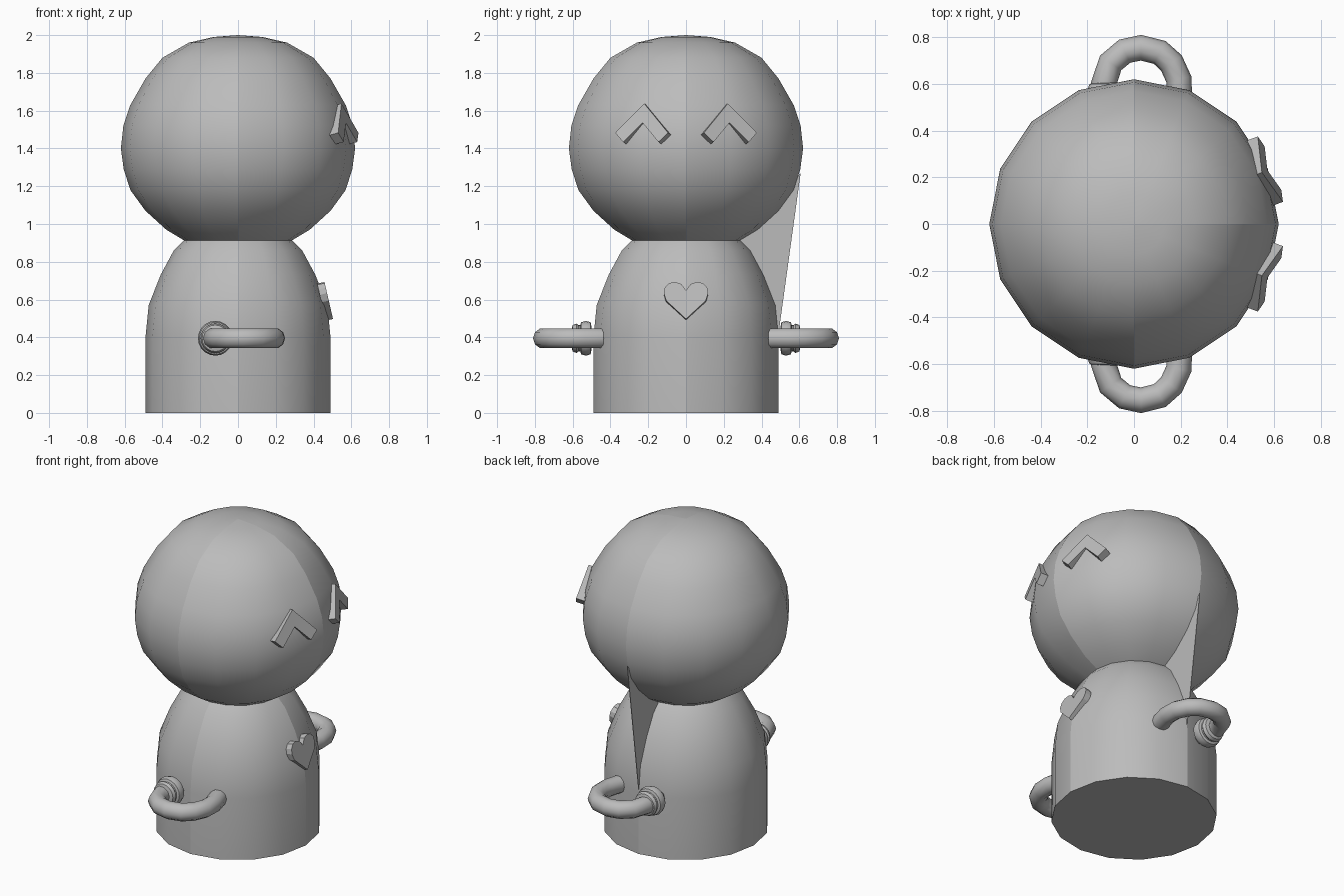
import bpy, bmesh, math
from mathutils import Matrix, Vector

cube = bpy.data.objects.get("Cube")
if cube:
    bpy.data.objects.remove(cube, do_unlink=True)

grey = bpy.data.materials.new("plain_grey")
grey.use_nodes = True
GREY = (0.5, 0.5, 0.5, 1)
grey.diffuse_color = GREY
grey.node_tree.nodes["Principled BSDF"].inputs["Base Color"].default_value = GREY


def finish(name, bm):
    bmesh.ops.recalc_face_normals(bm, faces=bm.faces)
    mesh = bpy.data.meshes.new(name)
    bm.to_mesh(mesh)
    bm.free()
    mesh.materials.append(grey)
    obj = bpy.data.objects.new(name, mesh)
    bpy.context.collection.objects.link(obj)
    return obj


def lathe(name, profile, sides=16, matrix=Matrix(), seams=False):
    """Revolve (radius, height) points about z, with soft sides and crisp rims."""
    bm = bmesh.new()
    rings = []
    for r, z in profile:
        rings.append([bm.verts.new((r * math.cos(a), r * math.sin(a), z))
                      for a in (math.tau * i / sides for i in range(sides))])
    for low, high in zip(rings, rings[1:]):
        for i in range(sides):
            j = (i + 1) % sides
            bm.faces.new((low[i], low[j], high[j], high[i])).smooth = True
    bm.faces.new(rings[0])
    bm.faces.new(rings[-1])
    bmesh.ops.remove_doubles(bm, verts=bm.verts, dist=0.0005)
    for e in bm.edges:
        a, b = (v.co for v in e.verts)
        on_seam = abs(a.x) + abs(b.x) < 1e-4 or (
            abs(a.y) + abs(b.y) < 1e-4 and a.x + b.x > 0)
        sharp = len(e.link_faces) == 2 and e.calc_face_angle(0) > math.radians(35)
        e.smooth = not (sharp or (seams and on_seam))
    bm.transform(matrix)
    return finish(name, bm)


def plate(name, outline, thickness, centre, yaw, pitch):
    """Extrude a (y, z) outline along x, then turn it to lie on the surface."""
    bm = bmesh.new()
    face = bm.faces.new([bm.verts.new((-thickness / 2, y, z)) for y, z in outline])
    top = bmesh.ops.extrude_face_region(bm, geom=[face])["geom"]
    moved = [v for v in top if isinstance(v, bmesh.types.BMVert)]
    bmesh.ops.translate(bm, verts=moved, vec=(thickness, 0, 0))
    bm.transform(Matrix.Translation(centre)
                 @ Matrix.Rotation(math.radians(yaw), 4, "Z")
                 @ Matrix.Rotation(math.radians(-pitch), 4, "Y"))
    return finish(name, bm)


# Body and head
lathe("body", [(0.49, 0), (0.49, 0.4), (0.473, 0.57), (0.41, 0.73),
               (0.34, 0.86), (0.28, 0.92)], seams=True)
lathe("head", [(0.28, 0.91), (0.38, 0.97), (0.49, 1.07), (0.57, 1.18),
               (0.605, 1.29), (0.62, 1.4), (0.607, 1.52), (0.57, 1.63),
               (0.49, 1.77), (0.4, 1.88), (0.26, 1.96), (0.13, 1.99),
               (0, 2)], seams=True)

# Chevron eyes
chevron = [(-0.15, -0.05), (0, 0.11), (0.15, -0.05), (0.1, -0.1),
           (0, 0.005), (-0.1, -0.1)]
for name, side in (("front_eye", -1), ("back_eye", 1)):
    plate(name, chevron, 0.05, (0.55, side * 0.222, 1.525), side * 21, 14)

# Heart on the chest
half = [(0, -0.105), (0.105, -0.005), (0.117, 0.035), (0.112, 0.065),
        (0.09, 0.09), (0.058, 0.096), (0.025, 0.085), (0, 0.05)]
heart = half + [(-y, z) for y, z in half[-2:0:-1]]
plate("heart", heart, 0.04, (0.46, 0, 0.595), 0, 13)

# Curved arms with shoulder rings
path = [(-0.12, 0.47), (-0.13, 0.6), (-0.1, 0.69), (-0.04, 0.74), (0.03, 0.755),
        (0.11, 0.735), (0.16, 0.69), (0.192, 0.62), (0.195, 0.54), (0.17, 0.45)]
ring = [(0.06, -0.06), (0.085, -0.055), (0.092, -0.03), (0.085, -0.005),
        (0.07, 0), (0.07, 0.01), (0.078, 0.02), (0.07, 0.04), (0.05, 0.045)]
for name, side in (("front", -1), ("back", 1)):
    curve = bpy.data.curves.new(name + "_arm", "CURVE")
    curve.dimensions = "3D"
    curve.bevel_depth = 0.055
    curve.bevel_resolution = 3
    curve.use_fill_caps = True
    spline = curve.splines.new("POLY")
    spline.points.add(len(path) - 1)
    for point, (x, y) in zip(spline.points, path):
        point.co = (x, side * y, 0.395, 1)
    curve.materials.append(grey)
    arm = bpy.data.objects.new(name + "_arm", curve)
    bpy.context.collection.objects.link(arm)
    bpy.ops.object.select_all(action="DESELECT")
    arm.select_set(True)
    bpy.context.view_layer.objects.active = arm
    bpy.ops.object.convert(target="MESH")
    bpy.ops.object.shade_smooth_by_angle(angle=math.radians(50))
    turn = Vector((0, 0, 1)).rotation_difference(Vector((0, side, 0)))
    lathe(name + "_shoulder_ring", ring, 20,
          Matrix.Translation((-0.12, side * 0.56, 0.395)) @ turn.to_matrix().to_4x4())

# Thin fin joining the head to the back
bm = bmesh.new()
bm.faces.new([bm.verts.new((0, y, z)) for y, z in
              ((0.607, 1.27), (0.49, 0.42), (0.25, 0.91))])
fin = finish("back_fin", bm)
thick = fin.modifiers.new("thickness", "SOLIDIFY")
thick.thickness = 0.004
thick.offset = 0
